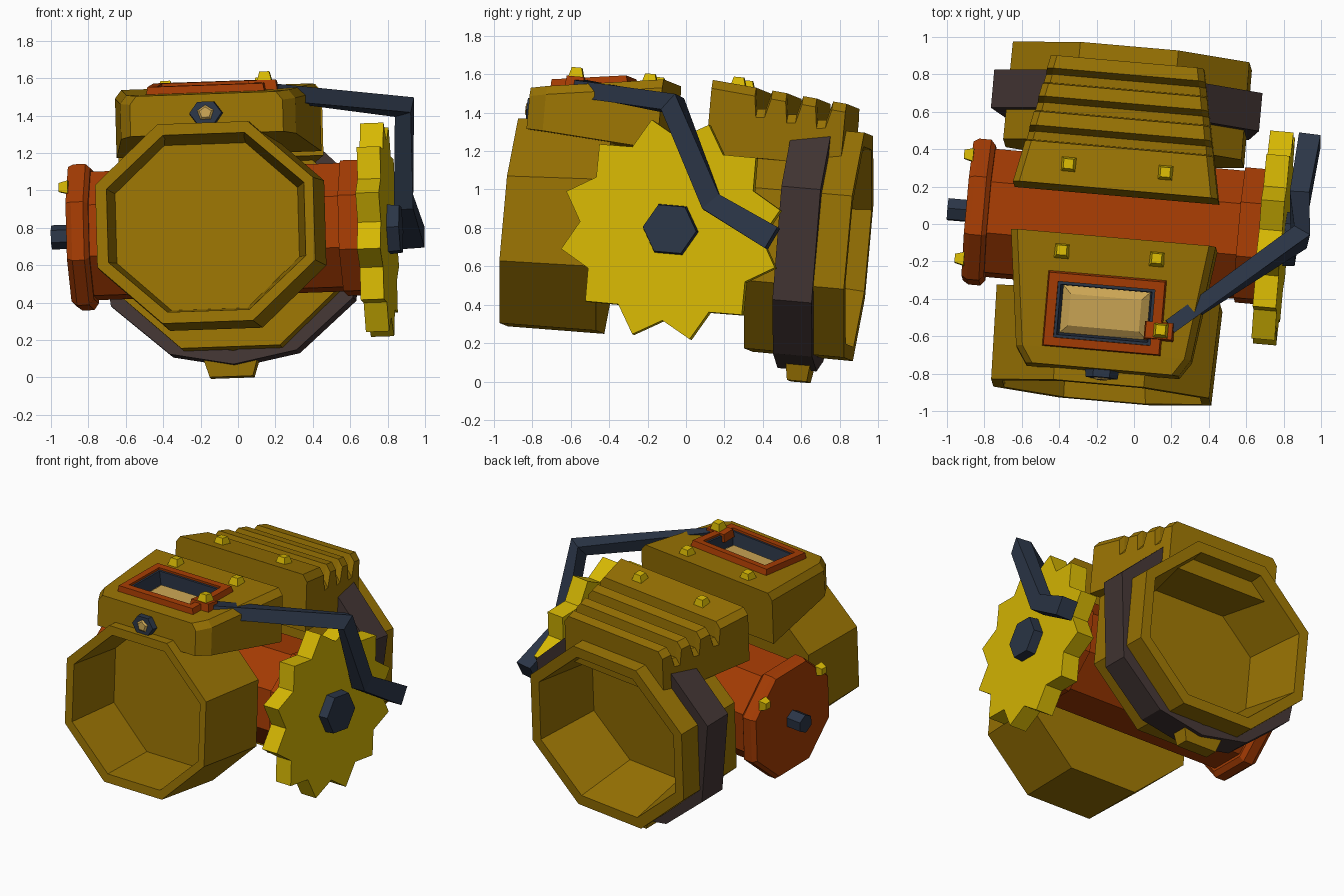
import bpy, bmesh
from math import radians, cos, sin, pi
from mathutils import Vector, Matrix, Euler

if "Cube" in bpy.data.objects:
    bpy.data.objects.remove(bpy.data.objects["Cube"])


def material(name, rgb):
    m = bpy.data.materials.new(name)
    m.use_nodes = True
    m.diffuse_color = (*rgb, 1)
    m.node_tree.nodes["Principled BSDF"].inputs["Base Color"].default_value = (*rgb, 1)
    return m


BRASS = material("dull_brass", (0.32, 0.172, 0.001))
YELLOW = material("yellow", (0.68, 0.48, 0.001))
RED = material("rust_red", (0.38, 0.045, 0.001))
NAVY = material("navy", (0.024, 0.036, 0.062))
STRAP = material("dark_leather", (0.056, 0.036, 0.034))
TAN = material("tan", (0.6, 0.38, 0.09))

# The whole device rests slightly tilted
TILT = Matrix.Translation((-0.09, 0, 0.78)) @ Euler(
    (radians(-5), radians(-2), radians(-5))).to_matrix().to_4x4()


def loft(name, rings, mat, closed=False, place=Matrix()):
    """Skin a list of equal point rings; cap the ends or close the loop."""
    bm = bmesh.new()
    loops = [[bm.verts.new(p) for p in r] for r in rings]
    n = len(loops[0])
    pairs = list(zip(loops, loops[1:]))
    if closed:
        pairs.append((loops[-1], loops[0]))
    else:
        bm.faces.new(loops[0])
        bm.faces.new(loops[-1])
    for a, b in pairs:
        for i in range(n):
            j = (i + 1) % n
            bm.faces.new((a[i], a[j], b[j], b[i]))
    bmesh.ops.recalc_face_normals(bm, faces=bm.faces)
    mesh = bpy.data.meshes.new(name)
    bm.to_mesh(mesh)
    bm.free()
    mesh.materials.append(mat)
    ob = bpy.data.objects.new(name, mesh)
    bpy.context.collection.objects.link(ob)
    ob.matrix_world = TILT @ place
    return ob


def ring_y(y, rx, rz, cx=0, cz=0, n=8, phase=0.5):
    """Polygon facing along y; rx and rz are half sizes across flats."""
    k = 1 / cos(pi / n)
    return [(cx + rx * k * cos((i + phase) * 2 * pi / n), y,
             cz + rz * k * sin((i + phase) * 2 * pi / n)) for i in range(n)]


def ring_x(x, r, n=8, phase=0.5, cz=0):
    return [(x, r * cos((i + phase) * 2 * pi / n), cz + r * sin((i + phase) * 2 * pi / n))
            for i in range(n)]


def rect(z, sx, sy):
    return [(x * sx / 2, y * sy / 2, z) for x, y in ((-1, -1), (1, -1), (1, 1), (-1, 1))]


def block(name, loc, size, mat, taper=1.0, turn=Matrix()):
    """Box standing on loc, tapered to its top."""
    x, y, z = size
    return loft(name, [rect(0, x, y), rect(z, x * taper, y * taper)], mat,
                place=Matrix.Translation(loc) @ turn)


# Hollow barrels
loft("front_barrel", [ring_y(-0.4, 0.6, 0.55, -0.005, -0.01), ring_y(-0.905, 0.585, 0.535, -0.005, -0.03),
                      ring_y(-0.905, 0.53, 0.475, 0, -0.03), ring_y(-0.5, 0.49, 0.45, -0.03, -0.01)], BRASS)
loft("rear_barrel", [ring_y(0.38, 0.64, 0.585), ring_y(0.905, 0.635, 0.588),
                     ring_y(0.905, 0.565, 0.515), ring_y(0.45, 0.5, 0.45)], BRASS)

# Strap around the rear barrel, with a foot below
half = [(0.34, -0.6), (0.65, -0.33), (0.72, 0.26), (0.36, 0.61)]
outline = [(0, -0.665)] + half + [(-x, z) for x, z in reversed(half)]


def strap_ring(y, k):
    return [(x * k, y, z * k) for x, z in outline]


loft("strap", [strap_ring(0.54, 1), strap_ring(0.745, 1),
               strap_ring(0.745, 0.89), strap_ring(0.54, 0.89)], STRAP, closed=True)
block("foot", (-0.02, 0.655, -0.63), (0.29, 0.13, 0.095), BRASS, 0.8, Matrix.Rotation(pi, 4, 'X'))


# Covers with bevelled top edges
def cover(name, sections, shift=0.0):
    rings = [[(-h, y, b), (-h, y, t - 0.045), (-h + 0.035, y, t),
              (h - 0.035, y, t), (h, y, t - 0.045), (h, y, b)] for y, h, t, b in sections]
    return loft(name, [[(x + shift, y, z) for x, y, z in r] for r in rings], BRASS)


front_cover = cover("front_cover", [(-0.84, 0.41, 0.665, 0.45), (-0.75, 0.47, 0.68, 0.445),
                                    (-0.14, 0.55, 0.765, 0.4)], 0.012)


def rear_section(y, drop=0.0):
    f = (y - 0.115) / 0.7
    return (y, 0.55 - 0.14 * f, 0.785 - 0.06 * f - drop, 0.4)


# Rear cover has a stepped top with three wide grooves
rear = [rear_section(0.115)]
for y in (0.34, 0.5, 0.655):
    rear += [rear_section(y), rear_section(y + 0.015, 0.11),
             rear_section(y + 0.06, 0.1), rear_section(y + 0.085)]
cover("rear_cover", rear + [rear_section(0.81)])

# Framed window sunk into the front cover
window = Matrix.Translation((0, -0.545, 0.713)) @ Matrix.Rotation(radians(8), 4, 'X')
cutter = loft("window_cutter", [rect(-0.1, 0.52, 0.3), rect(0.2, 0.52, 0.3)], NAVY, place=window)
cutter.hide_render = True
cutter.hide_viewport = True
cut = front_cover.modifiers.new("window_pocket", 'BOOLEAN')
cut.operation = 'DIFFERENCE'
cut.object = cutter
loft("window_frame", [rect(-0.02, 0.64, 0.41), rect(0.035, 0.62, 0.39),
                      rect(0.035, 0.52, 0.3), rect(-0.02, 0.52, 0.3)], RED, True, window)
loft("window_lining", [rect(-0.1, 0.519, 0.299), rect(0.02, 0.519, 0.299),
                       rect(0.02, 0.49, 0.27), rect(-0.1, 0.46, 0.25)], NAVY, True, window)
loft("window_pane", [rect(-0.098, 0.47, 0.26), rect(-0.075, 0.47, 0.26),
                     rect(-0.045, 0.38, 0.17)], TAN, place=window)

# Gem on the front of the cover
loft("gem_setting", [ring_y(-0.82, 0.08, 0.065, 0.01, 0.56, 6, 0),
                     ring_y(-0.88, 0.075, 0.06, 0.01, 0.56, 6, 0)], NAVY)
loft("gem", [ring_y(-0.87, 0.048, 0.044, 0.01, 0.56, 5, 0.25),
             ring_y(-0.89, 0.027, 0.025, 0.01, 0.56, 5, 0.25)], TAN)

# Cross axle with flanges and shaft end
loft("axle", [ring_x(-0.72, 0.36), ring_x(0.7, 0.36)], RED)
loft("left_flange", [ring_x(-0.68, 0.38), ring_x(-0.705, 0.41, cz=-0.005),
                     ring_x(-0.77, 0.41, cz=-0.005), ring_x(-0.8, 0.39)], RED)
loft("right_flange", [ring_x(0.66, 0.38, cz=-0.005), ring_x(0.78, 0.38, cz=-0.005)], RED)
loft("shaft_end", [ring_x(-0.78, 0.065, 6), ring_x(-0.91, 0.065, 6)], NAVY)

# Toothed wheel and its hub
teeth = 12


def star(x):
    pts = []
    for i in range(teeth * 2):
        a = radians(15) + i * pi / teeth
        r = 0.475 if i % 2 else 0.58
        pts.append((x, r * cos(a), r * sin(a) - 0.02))
    return pts


loft("gear", [star(0.775), star(0.9)], YELLOW)
loft("gear_hub", [ring_x(0.86, 0.15, 6, 0, -0.02), ring_x(0.965, 0.14, 6, 0, -0.02)], NAVY)

# Rivets
for side in (-1, 1):
    block("front_cover_rivet", (side * 0.255, -0.235, 0.745), (0.08, 0.08, 0.05), YELLOW, 0.65)
    block("rear_cover_rivet", (side * 0.26, 0.228, 0.768), (0.08, 0.08, 0.05), YELLOW, 0.65)
    block("flange_rivet", (-0.79, side * 0.28, 0.24), (0.07, 0.07, 0.05), YELLOW, 0.65,
          Matrix.Rotation(-pi / 2, 4, 'Y'))

# Latch that holds the arm
block("latch", (0.3, -0.615, 0.69), (0.16, 0.1, 0.055), RED, 0.9)
block("latch_rivet", (0.31, -0.615, 0.738), (0.08, 0.08, 0.055), YELLOW, 0.65)

# Bent arm, a square bar swept along a path; each stop is point, side direction, half width
stops = [((0.19, -0.55, 1.525), (0.57, -0.82, 0), 0.04),
         ((0.89, -0.07, 1.445), (1, -0.25, 0), 0.05),
         ((0.885, 0.13, 0.935), (1, 0, 0), 0.052),
         ((0.94, 0.45, 0.745), (1, 0, 0), 0.058)]
path = [Vector(p) for p, _, _ in stops]
dirs = [(b - a).normalized() for a, b in zip(path, path[1:])]
arm = []
for i, (p, side, w) in enumerate(stops):
    t = (dirs[max(i - 1, 0)] + dirs[min(i, len(dirs) - 1)]).normalized()
    side = Vector(side)
    s = (side - t * side.dot(t)).normalized() * w
    u = s.cross(t) * 1.1
    arm.append([path[i] + s * a + u * b for a, b in ((-1, -1), (1, -1), (1, 1), (-1, 1))])
loft("arm", arm, NAVY, place=TILT.inverted())
